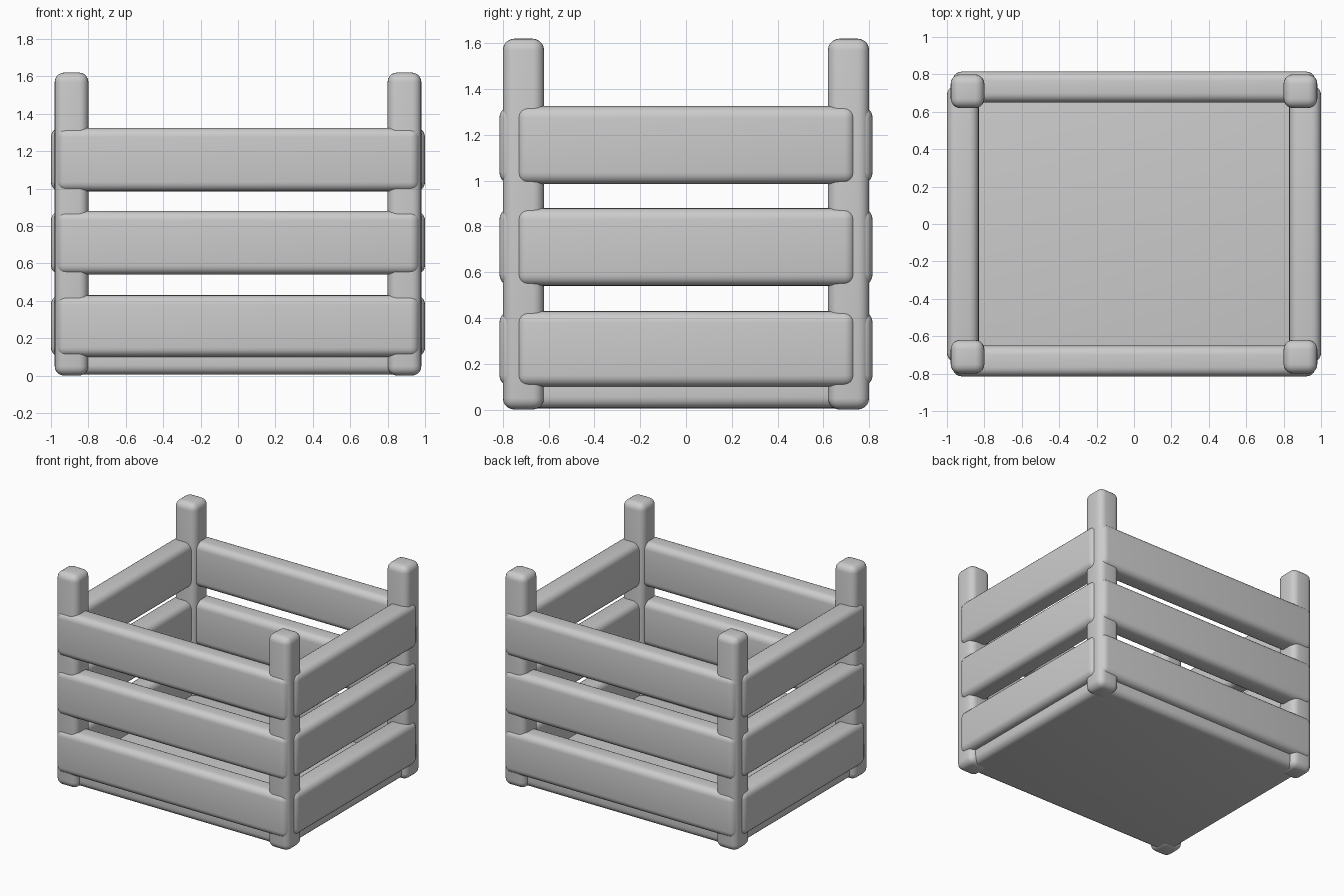
import bpy

if "Cube" in bpy.data.objects:
    bpy.data.objects.remove(bpy.data.objects["Cube"])

wood = bpy.data.materials.new("plain_grey")
wood.diffuse_color = (0.6, 0.6, 0.6, 1)
wood.use_nodes = True
wood.node_tree.nodes["Principled BSDF"].inputs["Base Color"].default_value = wood.diffuse_color


def rounded_box(name, x, y, z, radius=0.05):
    """Box spanning the (min, max) pairs x, y, z with rounded edges."""
    spans = (x, y, z)
    bpy.ops.mesh.primitive_cube_add(size=1, location=[(a + b) / 2 for a, b in spans])
    ob = bpy.context.object
    ob.name = name
    ob.scale = [b - a for a, b in spans]
    bpy.ops.object.transform_apply(location=False, rotation=False, scale=True)
    ob.data.materials.append(wood)
    bevel = ob.modifiers.new("rounding", 'BEVEL')
    bevel.width = radius
    bevel.segments = 5
    bpy.ops.object.modifier_apply(modifier=bevel.name)
    bpy.ops.object.shade_smooth_by_angle(angle=0.6)
    return ob


def mirrored(low, high, side):
    return tuple(sorted((low * side, high * side)))


# Floor panel
rounded_box("floor", (-0.94, 0.94), (-0.76, 0.76), (0.005, 0.17))

# Four corner posts
for sx, x_word in ((-1, "left"), (1, "right")):
    for sy, y_word in ((-1, "front"), (1, "back")):
        rounded_box(f"post_{y_word}_{x_word}", mirrored(0.80, 0.98, sx),
                    mirrored(0.62, 0.80, sy), (0.0, 1.62))

# Three rows of slats on all four walls
for row, z in enumerate(((0.10, 0.43), (0.54, 0.88), (0.985, 1.325)), 1):
    for side, word in ((-1, "front"), (1, "back")):
        rounded_box(f"slat_{word}_{row}", (-0.97, 0.97), mirrored(0.65, 0.815, side), z)
    for side, word in ((-1, "left"), (1, "right")):
        rounded_box(f"slat_{word}_{row}", mirrored(0.83, 1.0, side), (-0.74, 0.74), z)
